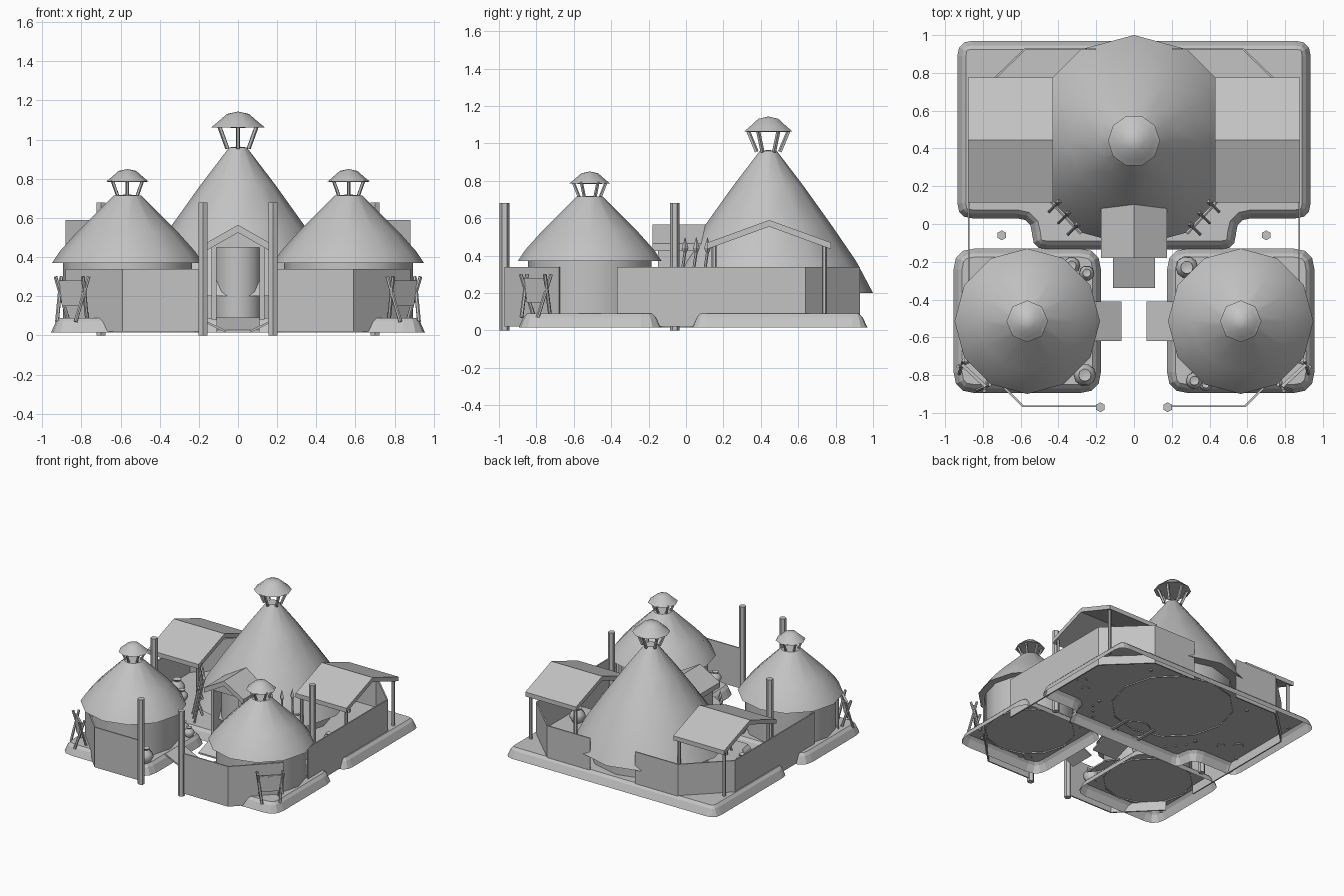
import bpy, bmesh, math
from mathutils import Vector

cube = bpy.data.objects.get("Cube")
if cube:
    bpy.data.objects.remove(cube, do_unlink=True)

mat = bpy.data.materials.new("plain_grey")
mat.use_nodes = True
GREY = (0.55, 0.55, 0.55, 1)
mat.diffuse_color = GREY
mat.node_tree.nodes["Principled BSDF"].inputs["Base Color"].default_value = GREY


def finish(name, bm, smooth=False):
    bmesh.ops.recalc_face_normals(bm, faces=bm.faces)
    me = bpy.data.meshes.new(name)
    bm.to_mesh(me)
    bm.free()
    me.materials.append(mat)
    ob = bpy.data.objects.new(name, me)
    bpy.context.collection.objects.link(ob)
    if smooth:
        bpy.context.view_layer.objects.active = ob
        bpy.ops.object.select_all(action='DESELECT')
        ob.select_set(True)
        bpy.ops.object.shade_smooth_by_angle(angle=math.radians(40))
    return ob


def lathe(name, x, y, profile, n=12):
    """Turn (radius, height) points around a vertical axis."""
    bm = bmesh.new()
    rings = []
    for r, z in profile:
        if r == 0:
            rings.append([bm.verts.new((x, y, z))] * n)
        else:
            angles = [math.tau * i / n for i in range(n)]
            rings.append([bm.verts.new((x + r * math.cos(a), y + r * math.sin(a), z)) for a in angles])
    for a, b in zip(rings, rings[1:]):
        for i in range(n):
            j = (i + 1) % n
            bm.faces.new(list(dict.fromkeys((a[i], a[j], b[j], b[i]))))
    return finish(name, bm, True)


def poles(name, segments, r=0.01, n=6, r_end=None):
    """Straight rods between pairs of points, joined in one object."""
    bm = bmesh.new()
    for a, b in segments:
        a, b = Vector(a), Vector(b)
        d = b - a
        m = d.to_track_quat('Z', 'Y').to_matrix().to_4x4()
        m.translation = (a + b) / 2
        bmesh.ops.create_cone(bm, cap_ends=True, segments=n, radius1=r,
                              radius2=r if r_end is None else r_end, depth=d.length, matrix=m)
    return finish(name, bm)


def prism(name, points, offset):
    """Flat polygon pushed along an offset."""
    bm = bmesh.new()
    face = bm.faces.new([bm.verts.new(p) for p in points])
    moved = bmesh.ops.extrude_face_region(bm, geom=[face], use_keep_orig=True)["geom"]
    bmesh.ops.translate(bm, vec=offset, verts=[v for v in moved if isinstance(v, bmesh.types.BMVert)])
    return finish(name, bm)


def box(name, x0, x1, y0, y1, z0, z1):
    return prism(name, [(x0, y0, z0), (x1, y0, z0), (x1, y1, z0), (x0, y1, z0)], (0, 0, z1 - z0))


def rounded(corners, radius, steps=4):
    """Round every corner of a 2D outline."""
    out = []
    for i, p in enumerate(corners):
        p = Vector(p)
        a = p + (Vector(corners[i - 1]) - p).normalized() * radius
        b = p + (Vector(corners[(i + 1) % len(corners)]) - p).normalized() * radius
        for k in range(steps):
            t = k / (steps - 1)
            out.append(a * (1 - t) ** 2 + p * 2 * t * (1 - t) + b * t * t)
    return out


def mound(name, corners, radius):
    """Open-bottomed earth platform with sloping rim."""
    outline = rounded(corners, radius)
    n = len(outline)
    bm = bmesh.new()
    rings = []
    for inset, z in ((0, 0.015), (0.025, 0.07), (0.045, 0.09)):
        ring = []
        for i, p in enumerate(outline):
            t = (outline[(i + 1) % n] - outline[i - 1]).normalized()
            q = p + Vector((-t.y, t.x)) * inset
            ring.append(bm.verts.new((q.x, q.y, z)))
        rings.append(ring)
    for a, b in zip(rings, rings[1:]):
        for i in range(n):
            bm.faces.new((a[i], a[(i + 1) % n], b[(i + 1) % n], b[i]))
    bm.faces.new(rings[-1])
    return finish(name, bm)


def gable(name, mid, half, z_eave, z_ridge, thick, start, length, along):
    """Bent roof slab; 'along' is the ridge axis."""
    prof = [(-half, z_eave), (0, z_ridge), (half, z_eave),
            (half, z_eave - thick), (0, z_ridge - thick), (-half, z_eave - thick)]
    if along == 'x':
        return prism(name, [(start, mid + u, z) for u, z in prof], (length, 0, 0))
    return prism(name, [(mid + u, start, z) for u, z in prof], (0, length, 0))


def smoke_cap(name, x, y, z, s, n):
    """Raised cap over the smoke hole, held up by six struts."""
    lathe(name, x, y, [(0, z + 0.068 * s), (0.11 * s, z + 0.07 * s), (0.085 * s, z + 0.09 * s),
                       (0.045 * s, z + 0.125 * s), (0, z + 0.135 * s)], n)
    struts = []
    for i in range(6):
        c, d = math.cos(math.tau * (i + 0.5) / 6), math.sin(math.tau * (i + 0.5) / 6)
        struts.append(((x + 0.05 * s * c, y + 0.05 * s * d, z - 0.02),
                       (x + 0.09 * s * c, y + 0.09 * s * d, z + 0.08 * s)))
    poles(name + "_struts", struts, 0.009 * s, 5)


def pot(name, x, y, r):
    z = 0.085
    lathe(name, x, y, [(0, z), (r * 0.6, z), (r, z + r * 0.7), (r * 0.9, z + r * 1.2), (r * 0.45, z + r * 1.7),
                       (r * 0.55, z + r * 1.9), (r * 0.4, z + r * 1.9), (0, z + r * 1.6)], 10)


# Main platform and great hut
mound("main_platform", [(-0.935, 0.03), (-0.54, 0.03), (-0.54, -0.135), (0.54, -0.135), (0.54, 0.03),
                        (0.935, 0.03), (0.935, 0.97), (-0.935, 0.97)], 0.08)
lathe("main_wall", 0, 0.44, [(0.45, 0.08), (0.45, 0.34)])
lathe("main_roof", 0, 0.44, [(0.45, 0.22), (0.56, 0.2), (0.47, 0.37), (0.34, 0.56),
                             (0.19, 0.77), (0.045, 0.96), (0, 0.965)])
smoke_cap("main_cap", 0, 0.44, 0.975, 1.25, 10)

# Porch of the great hut
gable("porch_roof", 0, 0.175, 0.465, 0.565, 0.04, -0.18, 0.29, 'y')
for s in (-1, 1):
    box("porch_side", s * 0.11, s * 0.135, -0.15, 0.08, 0.08, 0.46)
prism("porch_gable", [(-0.13, -0.15, 0.45), (0.13, -0.15, 0.45), (0, -0.15, 0.53)], (0, 0.02, 0))
lathe("porch_door", 0, 0.0, [(0.12, 0.08), (0.12, 0.46)], 16)
prism("front_ramp", [(-0.11, -0.34, 0.015), (0.11, -0.34, 0.015), (0.11, -0.16, 0.08), (-0.11, -0.16, 0.08)],
      (0, 0, 0.012))

# Everything paired on the two sides
for s, side in ((-1, "right"), (1, "left")):
    # Small hut
    cx, cy = s * 0.565, -0.515
    corners = [(cx - 0.39, -0.895), (cx + 0.39, -0.895), (cx + 0.39, -0.13), (cx - 0.39, -0.13)]
    mound(side + "_platform", corners, 0.11)
    lathe(side + "_hut_wall", cx, cy, [(0.33, 0.08), (0.33, 0.38)])
    lathe(side + "_hut_roof", cx, cy, [(0, 0.37), (0.33, 0.37), (0.385, 0.37), (0.345, 0.43),
                                       (0.26, 0.525), (0.07, 0.715), (0, 0.72)])
    smoke_cap(side + "_hut_cap", cx, cy, 0.715, 1.0, 8)
    prism(side + "_hut_ramp", [(s * 0.065, -0.62, 0.015), (s * 0.065, -0.41, 0.015),
                               (s * 0.21, -0.41, 0.085), (s * 0.21, -0.62, 0.085)], (0, 0, 0.012))

    # Fence and tall posts
    runs = [[(0.18, -0.97), (0.59, -0.97), (0.88, -0.68)],
            [(0.88, -0.37), (0.88, 0.64), (0.58, 0.93), (0.2, 0.93)]]
    for run in runs:
        for (ax, ay), (bx, by) in zip(run, run[1:]):
            nrm = Vector((by - ay, ax - bx)).normalized() * 0.01
            prism(side + "_fence", [(s * ax, ay, 0.02), (s * bx, by, 0.02), (s * bx, by, 0.34), (s * ax, ay, 0.34)],
                  (-s * nrm.x, -nrm.y, 0))
    poles(side + "_tall_posts", [((s * 0.178, -0.97, 0), (s * 0.178, -0.97, 0.68)),
                                 ((s * 0.7, -0.06, 0), (s * 0.7, -0.06, 0.68))], 0.026)

    # Open shed
    gable(side + "_shed_roof", 0.445, 0.33, 0.47, 0.59, 0.035, s * 0.43, s * 0.45, 'x')
    poles(side + "_shed_posts", [((s * x, y, 0.08), (s * x, y, 0.46))
                                 for x in (0.46, 0.855) for y in (0.15, 0.74)], 0.013)
    pot(side + "_shed_pot", s * 0.75, 0.3, 0.06)
    pot(side + "_shed_small_pot", s * 0.65, 0.22, 0.045)

    # Spear rack
    shafts, tips, tails = [], [], []
    for t in (0, 0.5, 1):
        x, y = s * (0.31 + 0.1 * t), -0.015 + 0.12 * t
        foot, head = (x + s * 0.04, y - 0.04, 0.08), (x - s * 0.01, y + 0.01, 0.42)
        shafts.append((foot, head))
        tails.append(((head[0], head[1], 0.44), (head[0], head[1], 0.41)))
        tips.append(((head[0], head[1], 0.44), (head[0], head[1], 0.5)))
    poles(side + "_spear_shafts", shafts, 0.008)
    poles(side + "_spear_tips", tips, 0.018, 4, 0)
    poles(side + "_spear_tip_bases", tails, 0.018, 4, 0.006)
    poles(side + "_spear_rail", [((s * 0.28, -0.05, z), (s * 0.45, 0.13, z)) for z in (0.17, 0.3)], 0.01)

    # Hide drying rack: crossed poles, top bar, stretched skin
    out = Vector((s * 0.66, -0.75, 0)) * 0.045
    a, b = Vector((s * 0.91, -0.745, 0)), Vector((s * 0.785, -0.86, 0))
    up = Vector((0, 0, 1))
    legs = []
    for p, q in ((a, b), (b, a)):
        lean = (q - p) * 0.2
        for k in (-1, 1):
            legs.append((p + out * k + up * 0.07 + lean * 0.6, p - out * k * 0.5 + up * 0.3 - lean * 0.3))
    poles(side + "_rack_legs", legs, 0.01)
    poles(side + "_rack_bar", [(a + up * 0.27, b + up * 0.27)], 0.01)
    mid = (b - a) * 0.12
    prism(side + "_rack_skin", [a + mid + up * 0.15, b - mid + up * 0.15, b + up * 0.28, a + up * 0.28], out * 0.15)

# Pots around the small huts
for x, y, r in ((-0.26, -0.8, 0.06), (0.28, -0.23, 0.06), (-0.33, -0.22, 0.045),
                (-0.25, -0.26, 0.04), (0.32, -0.83, 0.045), (0.38, -0.85, 0.035)):
    pot("clay_pot", x, y, r)
